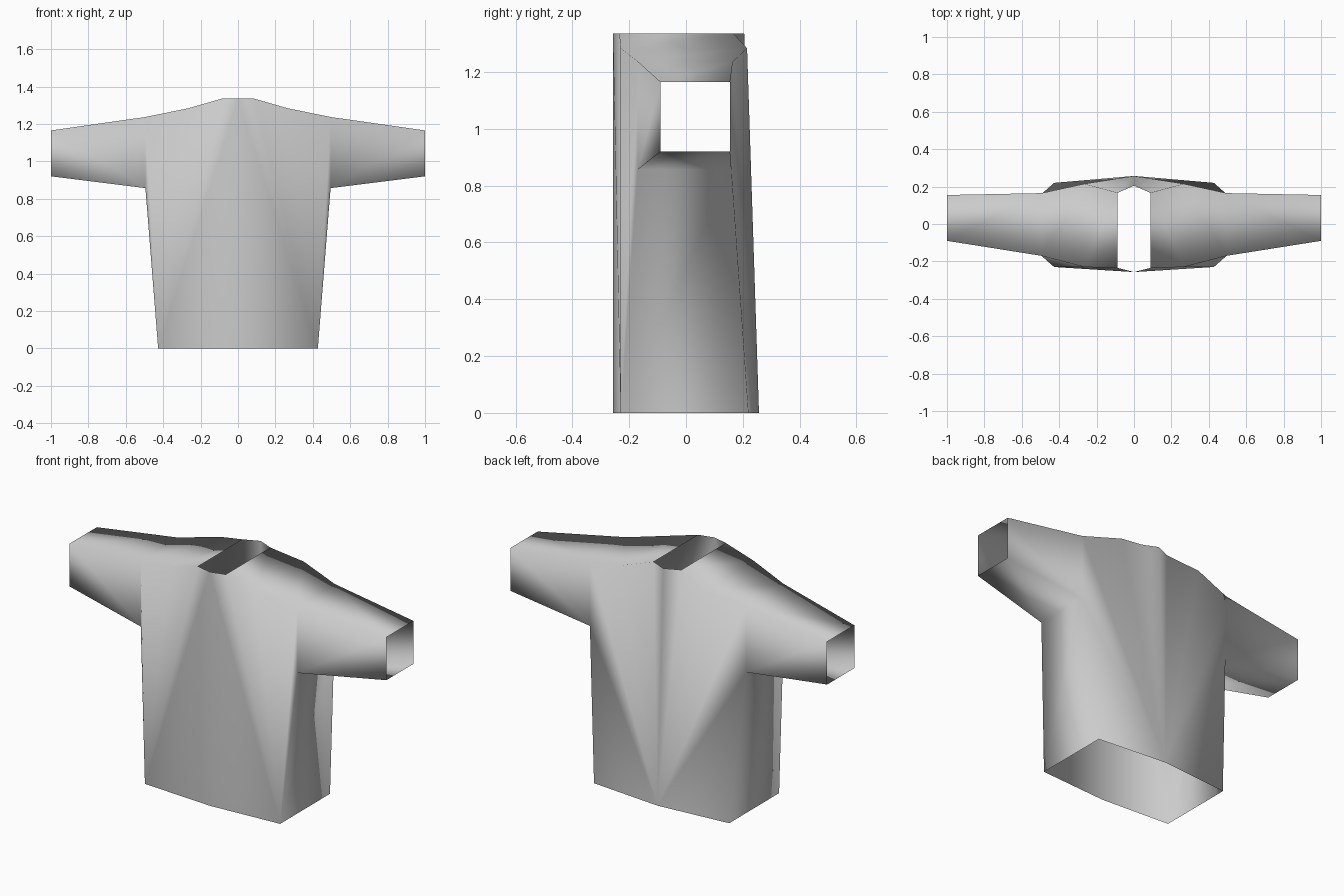
import bpy
import bmesh

cube = bpy.data.objects.get("Cube")
if cube:
    bpy.data.objects.remove(cube, do_unlink=True)

# Plain grey cloth
cloth = bpy.data.materials.new("grey cloth")
cloth.use_nodes = True
GREY = (0.6, 0.6, 0.6, 1.0)
cloth.diffuse_color = GREY
cloth.node_tree.nodes["Principled BSDF"].inputs["Base Color"].default_value = GREY

# Landmarks of the left half: x, front y, back y, z
LANDMARKS = {
    "hem_mid": (0, -0.257, 0.257, 0),
    "hem": (0.427, -0.23, 0.22, 0),
    "armpit": (0.495, -0.17, 0.16, 0.857),
    "cuff_low": (1, -0.09, 0.155, 0.92),
    "cuff_top": (1, -0.09, 0.155, 1.165),
    "sleeve": (0.495, -0.17, 0.165, 1.237),
    "shoulder": (0.265, -0.23, 0.215, 1.284),
    "neck": (0.087, -0.235, 0.167, 1.335),
    "neck_mid": (0, -0.257, 0.205, 1.335),
}
bm = bmesh.new()
front, back = {}, {}
for name, (x, yf, yb, z) in LANDMARKS.items():
    front[name] = bm.verts.new((x, yf, z))
    back[name] = bm.verts.new((x, yb, z))


def fan(side, hub, rim):
    """Triangles from one landmark to each pair of neighbours on the rim."""
    for a, b in zip(rim, rim[1:]):
        bm.faces.new((side[hub], side[a], side[b]))


def bridge(names):
    """Quads joining the front and back outlines."""
    for a, b in zip(names, names[1:]):
        bm.faces.new((front[a], front[b], back[b], back[a]))


# Body panels: creases spread from the front hem corner and the back hem middle
fan(front, "hem", ["armpit", "sleeve", "shoulder", "neck", "neck_mid", "hem_mid"])
fan(back, "hem_mid", ["hem", "armpit", "sleeve", "shoulder", "neck", "neck_mid"])

# Sleeve front and back panels
for side in (front, back):
    fan(side, "armpit", ["cuff_low", "cuff_top", "sleeve"])

# Body side with sleeve underside, then shoulder with sleeve top
bridge(["hem", "armpit", "cuff_low"])
bridge(["cuff_top", "sleeve", "shoulder", "neck"])

bmesh.ops.recalc_face_normals(bm, faces=bm.faces)
# The body side panel must face outward
bm.faces.ensure_lookup_table()
side_panel = next(f for f in bm.faces
                  if {front["hem"], back["hem"], front["armpit"]} <= set(f.verts))
side_panel.normal_update()
if side_panel.normal.x < 0:
    bmesh.ops.reverse_faces(bm, faces=bm.faces)
for face in bm.faces:
    face.smooth = True

mesh = bpy.data.meshes.new("shirt")
bm.to_mesh(mesh)
bm.free()
mesh.materials.append(cloth)
shirt = bpy.data.objects.new("shirt", mesh)
bpy.context.collection.objects.link(shirt)

# Right half
mirror = shirt.modifiers.new("mirror", 'MIRROR')
mirror.use_clip = True
mirror.merge_threshold = 0.001
